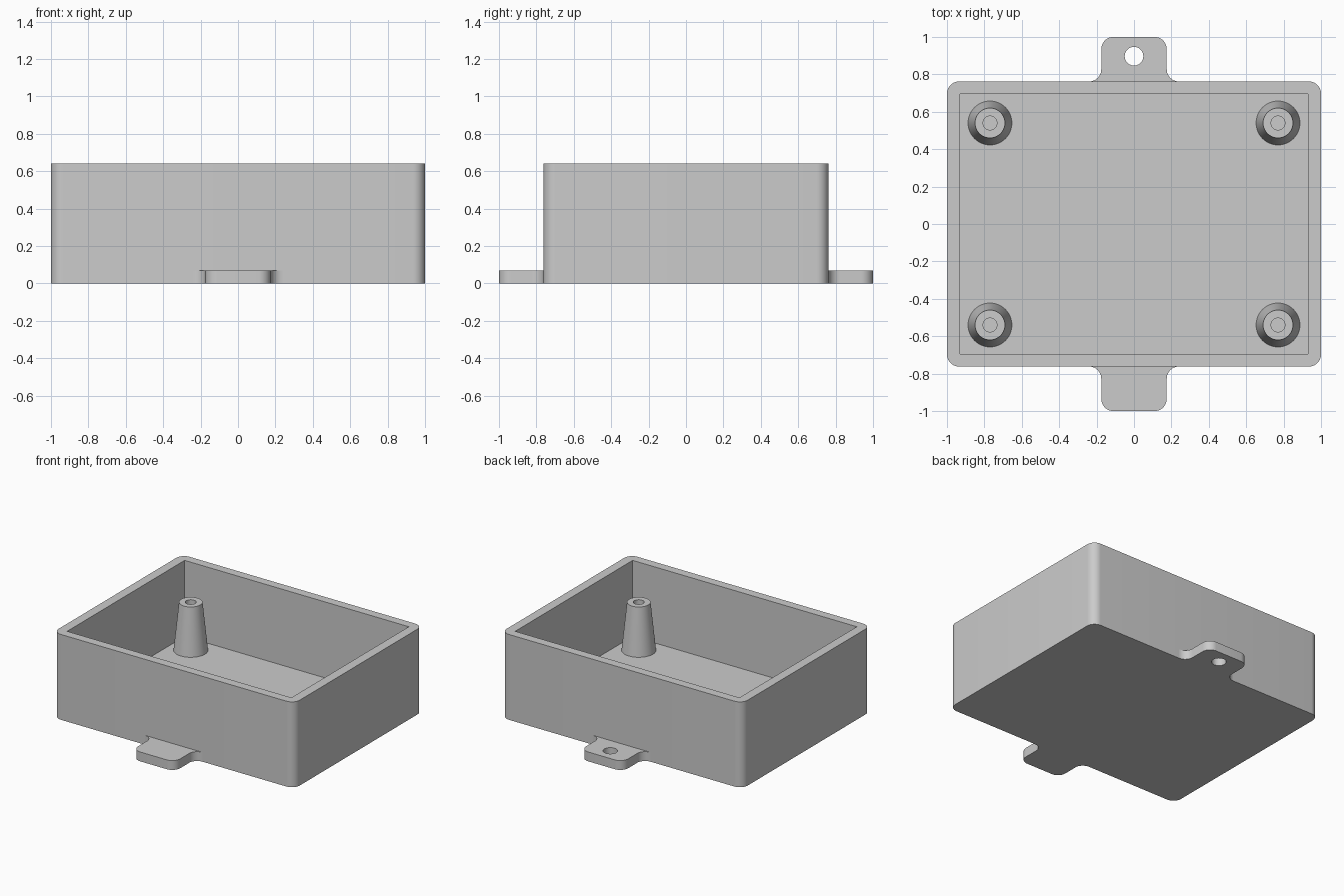
import bpy, bmesh
from math import sin, cos, pi, radians
from mathutils import Matrix, Vector

cube = bpy.data.objects.get("Cube")
if cube:
    bpy.data.objects.remove(cube, do_unlink=True)

HX, HY, HEIGHT = 1.0, 0.762, 0.64     # outer half sizes and height
WALL, FLOOR = 0.07, 0.07
R = 0.065                             # common corner radius

grey = bpy.data.materials.new("plain grey")
grey.use_nodes = True
grey.diffuse_color = (0.6, 0.6, 0.6, 1)
grey.node_tree.nodes["Principled BSDF"].inputs["Base Color"].default_value = (0.6, 0.6, 0.6, 1)


def arc(cx, cy, r, start, end, n=10):
    """Points along an arc, angles in degrees."""
    angles = [radians(start + (end - start) * i / n) for i in range(n + 1)]
    return [(cx + r * cos(a), cy + r * sin(a)) for a in angles]


def make_object(name, bm):
    bmesh.ops.recalc_face_normals(bm, faces=bm.faces)
    mesh = bpy.data.meshes.new(name)
    bm.to_mesh(mesh)
    bm.free()
    mesh.materials.append(grey)
    obj = bpy.data.objects.new(name, mesh)
    bpy.context.collection.objects.link(obj)
    return obj


def prism(name, outline, low, high, matrix=Matrix()):
    """Extrude a flat outline from low to high, then place it."""
    bm = bmesh.new()
    face = bm.faces.new([bm.verts.new((x, y, low)) for x, y in outline])
    top = bmesh.ops.extrude_face_region(bm, geom=[face])["geom"]
    bmesh.ops.translate(bm, vec=(0, 0, high - low),
                        verts=[v for v in top if isinstance(v, bmesh.types.BMVert)])
    bm.transform(matrix)
    return make_object(name, bm)


def cut(obj, cutter):
    """Subtract the cutter, keep the result and remove the cutter."""
    mod = obj.modifiers.new("cut", "BOOLEAN")
    mod.operation, mod.solver, mod.object = "DIFFERENCE", "EXACT", cutter
    graph = bpy.context.evaluated_depsgraph_get()
    mesh = bpy.data.meshes.new_from_object(obj.evaluated_get(graph))
    obj.modifiers.clear()
    obj.data = mesh
    bpy.data.objects.remove(cutter, do_unlink=True)


def smooth(obj):
    bpy.ops.object.select_all(action="DESELECT")
    obj.select_set(True)
    bpy.context.view_layer.objects.active = obj
    bpy.ops.object.shade_smooth_by_angle(angle=radians(30))


# Open case: rounded block, square cavity, cable notch in the right wall
outline = []
for i, (sx, sy) in enumerate([(1, 1), (-1, 1), (-1, -1), (1, -1)]):
    outline += arc(sx * (HX - R), sy * (HY - R), R, 90 * i, 90 * i + 90)
case = prism("case_shell", outline, 0, HEIGHT)

ix, iy = HX - WALL, HY - WALL + 0.004
cut(case, prism("cavity_cutter", [(ix, iy), (-ix, iy), (-ix, -iy), (ix, -iy)], FLOOR, 1))

notch, bottom = 0.378, HEIGHT - 0.14
profile = [(-notch, 1), *arc(-notch + R, bottom + R, R, 180, 270),
           *arc(notch - R, bottom + R, R, 270, 360), (notch, 1)]
to_yz = Matrix(((0, 0, 1, 0), (1, 0, 0, 0), (0, 1, 0, 0), (0, 0, 0, 1)))
cut(case, prism("notch_cutter", profile, -1.1, -0.9, to_yz))
smooth(case)

# Mounting tabs with filleted roots and a screw hole
half = 0.175
right_side = [*arc(half + R, HY + R, R, 270, 180), *arc(half - R, 1 - R, R, 0, 90)]
tab_outline = right_side + [(-x, y) for x, y in reversed(right_side)]
for name, turn in (("back_tab", 0), ("front_tab", pi)):
    rot = Matrix.Rotation(turn, 4, "Z")
    tab = prism(name, tab_outline, 0, FLOOR, rot)
    cut(tab, prism("hole_cutter", arc(0, 0.897, 0.05, 0, 345, 23), -0.1, 0.2, rot))
    smooth(tab)

# Tapered screw posts with a blind hole, turned from one profile
post_profile = [(0.118, FLOOR), (0.08, 0.43), (0.037, 0.43), (0.037, FLOOR + 0.01), (0, FLOOR + 0.01)]
for sx, side in ((1, "left"), (-1, "right")):
    for sy, end in ((1, "back"), (-1, "front")):
        bm = bmesh.new()
        verts = [bm.verts.new((r, 0, z)) for r, z in post_profile]
        edges = [bm.edges.new(pair) for pair in zip(verts, verts[1:])]
        bmesh.ops.spin(bm, geom=verts + edges, cent=(0, 0, 0), axis=(0, 0, 1),
                       angle=2 * pi, steps=40)
        bmesh.ops.remove_doubles(bm, verts=bm.verts, dist=0.0005)
        bmesh.ops.translate(bm, verts=bm.verts, vec=Vector((sx * 0.77, sy * 0.54, 0)))
        # close the foot so that normals are found outwards
        rim = [e for e in bm.edges if e.is_boundary]
        bmesh.ops.holes_fill(bm, edges=rim)
        foot = [f for f in bm.faces if len(f.verts) > 4]
        bmesh.ops.recalc_face_normals(bm, faces=bm.faces)
        bmesh.ops.translate(bm, verts=list({v for f in foot for v in f.verts}), vec=(0, 0, -0.005))
        smooth(make_object(f"{end}_{side}_post", bm))
